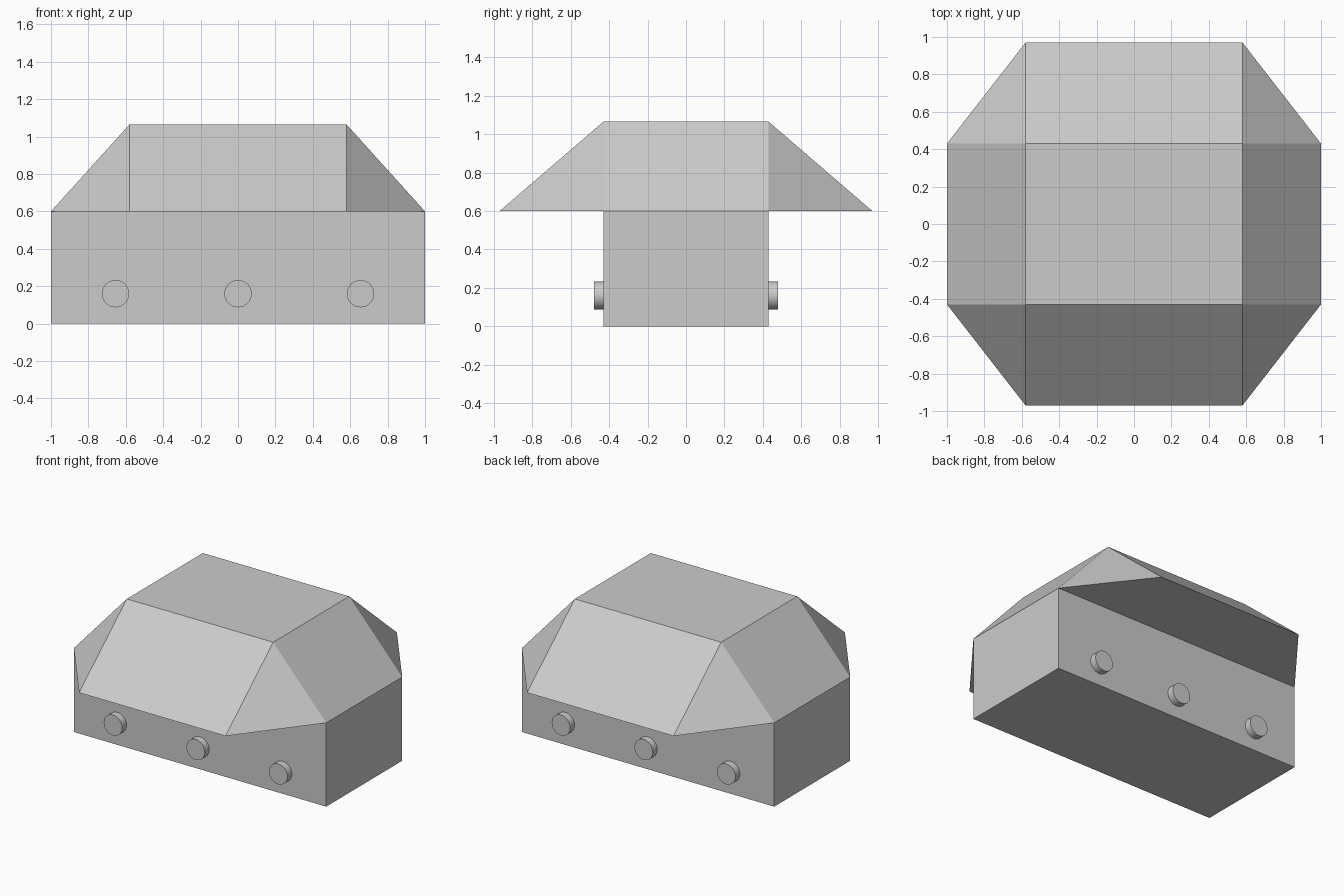
import bpy, bmesh, math
from mathutils import Matrix

cube = bpy.data.objects.get("Cube")
if cube:
    bpy.data.objects.remove(cube, do_unlink=True)

grey = bpy.data.materials.new("light_grey")
grey.use_nodes = True
colour = (0.6, 0.6, 0.6, 1)
grey.diffuse_color = colour
grey.node_tree.nodes["Principled BSDF"].inputs["Base Color"].default_value = colour

HALF_X, HALF_Y, WALL = 1.0, 0.43, 0.6
TOP_X, EAVE_Y, TOP_Z = 0.58, 0.97, 1.065


def finish(name, bm):
    bmesh.ops.recalc_face_normals(bm, faces=bm.faces)
    mesh = bpy.data.meshes.new(name)
    bm.to_mesh(mesh)
    bm.free()
    mesh.materials.append(grey)
    obj = bpy.data.objects.new(name, mesh)
    bpy.context.collection.objects.link(obj)
    return obj


# Box body
bm = bmesh.new()
bmesh.ops.create_cube(bm, size=1, matrix=Matrix.Translation((0, 0, WALL / 2))
                      @ Matrix.Diagonal((2 * HALF_X, 2 * HALF_Y, WALL, 1)))
finish("body", bm)

# Faceted roof: octagonal eaves rising to a flat rectangle
bm = bmesh.new()
for sx in (-1, 1):
    for sy in (-1, 1):
        for x, y, z in ((HALF_X, HALF_Y, WALL), (TOP_X, EAVE_Y, WALL), (TOP_X, HALF_Y, TOP_Z)):
            bm.verts.new((sx * x, sy * y, z))
bmesh.ops.convex_hull(bm, input=bm.verts)
bmesh.ops.dissolve_limit(bm, angle_limit=math.radians(1), verts=bm.verts, edges=bm.edges)
finish("roof", bm)

# Round studs on the front and back walls
for side, sy in (("front", -1), ("back", 1)):
    for place, x in (("right", -0.655), ("middle", 0), ("left", 0.655)):
        bm = bmesh.new()
        bmesh.ops.create_cone(bm, cap_ends=True, segments=32, radius1=0.073, radius2=0.073, depth=0.1,
                              matrix=Matrix.Translation((x, sy * HALF_Y, 0.16))
                              @ Matrix.Rotation(math.pi / 2, 4, "X"))
        stud = finish(f"{side}_{place}_stud", bm)
        bpy.ops.object.select_all(action="DESELECT")
        stud.select_set(True)
        bpy.context.view_layer.objects.active = stud
        bpy.ops.object.shade_smooth_by_angle(angle=math.radians(30))
